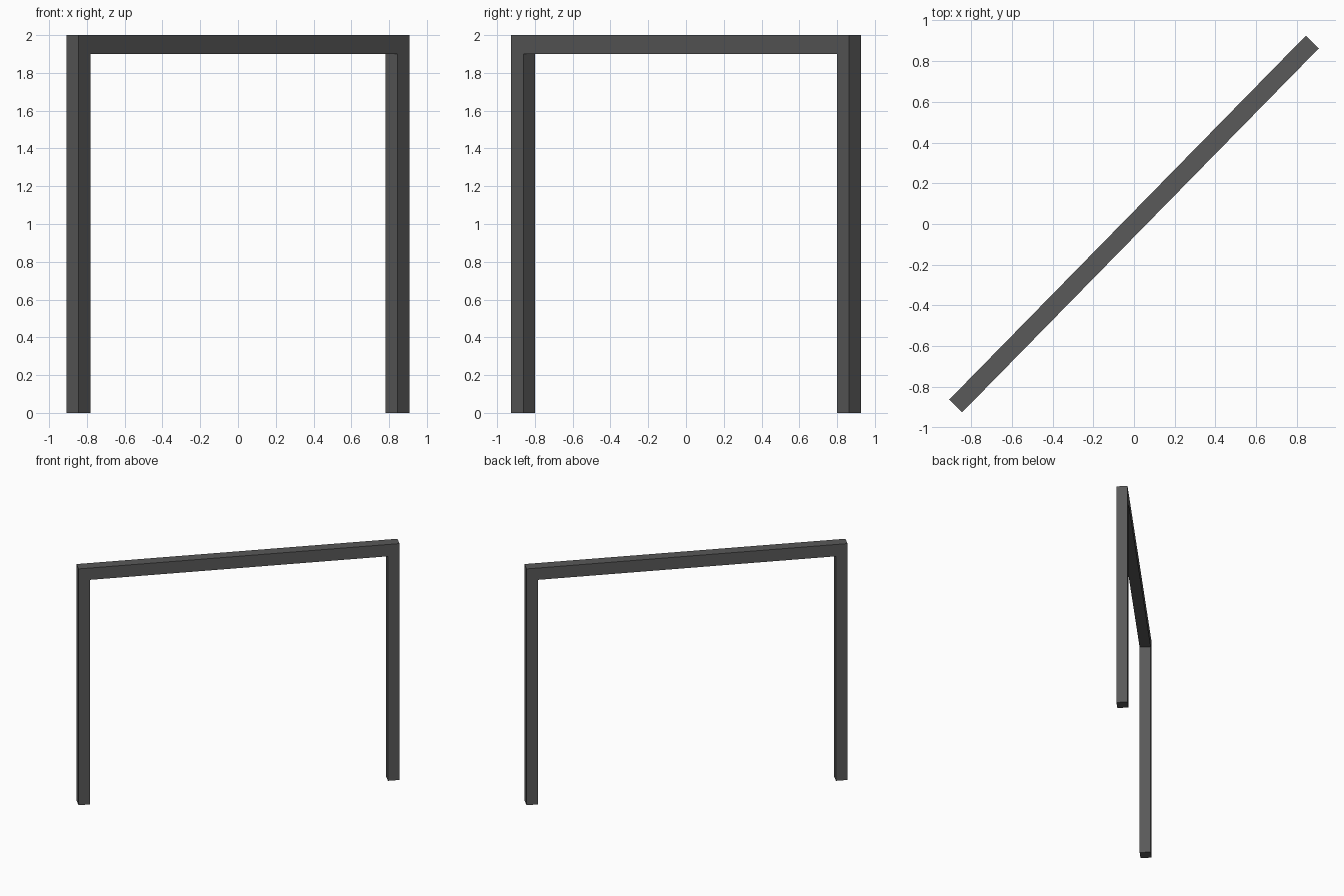
import bpy, bmesh, math
from mathutils import Matrix

if "Cube" in bpy.data.objects:
    bpy.data.objects.remove(bpy.data.objects["Cube"])

HALF_LEN, DEPTH, LEG, BEAM, HEIGHT = 1.252, 0.089, 0.09, 0.10, 2.0
ANGLE = math.atan2(0.894, 0.876)

# Frame outline: two legs joined by a top beam
half = [(HALF_LEN - LEG, HEIGHT - BEAM), (HALF_LEN - LEG, 0),
        (HALF_LEN, 0), (HALF_LEN, HEIGHT)]
outline = half + [(-x, z) for x, z in reversed(half)]

# Extrude the outline through its depth and turn it diagonally
bm = bmesh.new()
face = bm.faces.new([bm.verts.new((x, -DEPTH / 2, z)) for x, z in outline])
ext = bmesh.ops.extrude_face_region(bm, geom=[face])
verts = [g for g in ext["geom"] if isinstance(g, bmesh.types.BMVert)]
bmesh.ops.translate(bm, verts=verts, vec=(0, DEPTH, 0))
bmesh.ops.recalc_face_normals(bm, faces=bm.faces)
bm.transform(Matrix.Rotation(ANGLE, 4, 'Z'))

mesh = bpy.data.meshes.new("goal_frame")
bm.to_mesh(mesh)
bm.free()
frame = bpy.data.objects.new("goal_frame", mesh)
bpy.context.collection.objects.link(frame)

# Dark grey finish
mat = bpy.data.materials.new("dark_grey")
mat.diffuse_color = (0.1, 0.1, 0.1, 1)
mat.use_nodes = True
mat.node_tree.nodes["Principled BSDF"].inputs["Base Color"].default_value = mat.diffuse_color
mesh.materials.append(mat)
